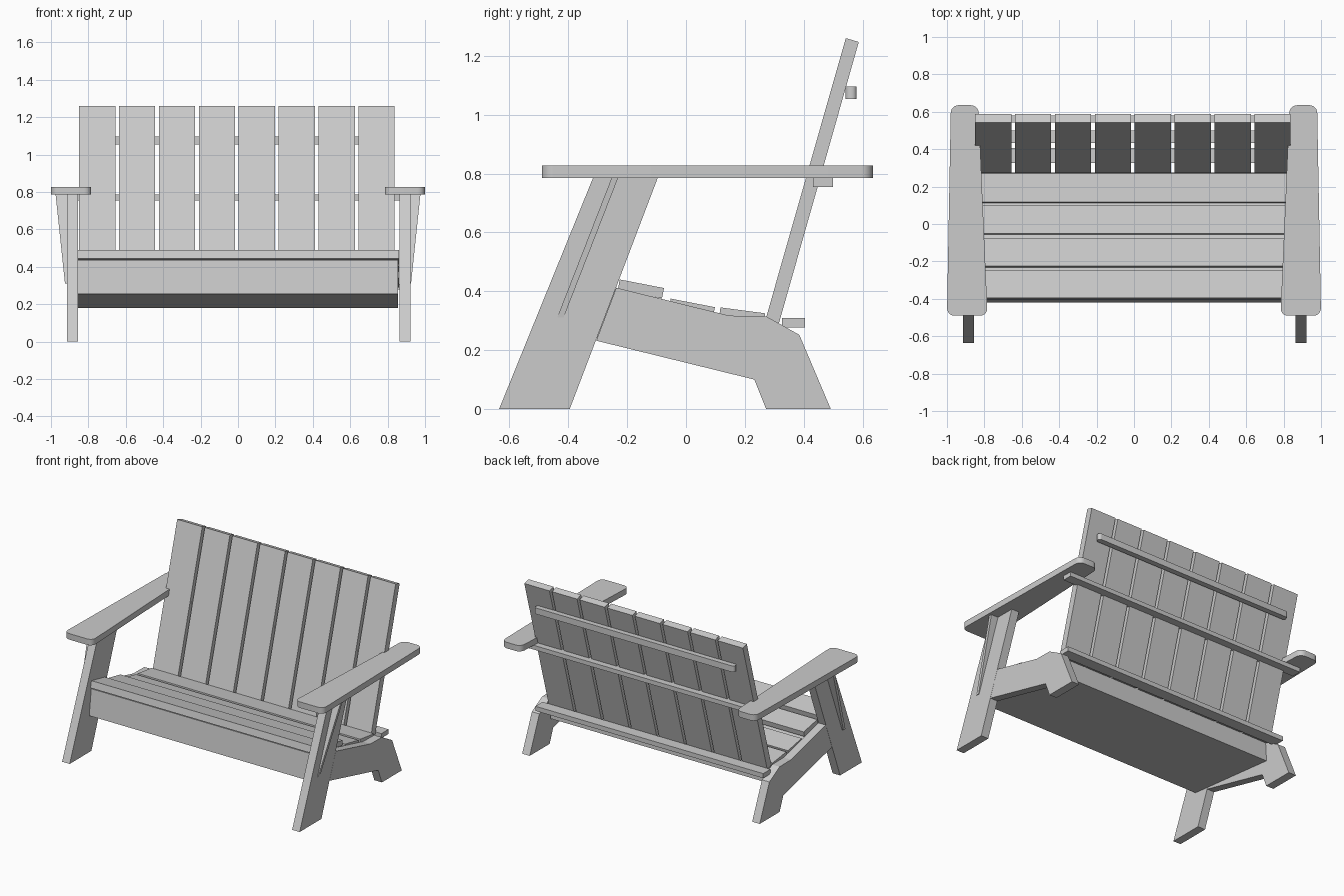
import bpy, bmesh, math

if "Cube" in bpy.data.objects:
    bpy.data.objects.remove(bpy.data.objects["Cube"])


def prism(name, pts, lo, hi, axis='x', radius=0.0):
    """Extrude a flat outline along an axis; radius rounds the outline's corners."""
    place = {'x': lambda p, t: (t, p[0], p[1]),   # outline in y, z
             'y': lambda p, t: (p[0], t, p[1]),   # outline in x, z
             'z': lambda p, t: (p[0], p[1], t)}[axis]
    bm = bmesh.new()
    a = [bm.verts.new(place(p, lo)) for p in pts]
    b = [bm.verts.new(place(p, hi)) for p in pts]
    n = len(pts)
    bm.faces.new(a)
    bm.faces.new(b)
    for i in range(n):
        bm.faces.new((a[i], a[(i + 1) % n], b[(i + 1) % n], b[i]))
    if radius:
        sides = [bm.edges.get((a[i], b[i])) for i in range(n)]
        bmesh.ops.bevel(bm, geom=sides, offset=radius, segments=6,
                        profile=0.5, affect='EDGES')
    bmesh.ops.recalc_face_normals(bm, faces=bm.faces)
    me = bpy.data.meshes.new(name)
    bm.to_mesh(me)
    bm.free()
    ob = bpy.data.objects.new(name, me)
    bpy.context.collection.objects.link(ob)
    if radius:
        bpy.ops.object.select_all(action='DESELECT')
        bpy.context.view_layer.objects.active = ob
        ob.select_set(True)
        bpy.ops.object.shade_smooth_by_angle(angle=math.radians(30))
    return ob


def plank(y, z, length, thick, slope):
    """Side outline of a board whose top front corner is at y, z."""
    c, s = math.cos(slope), math.sin(slope)
    return [(y, z), (y + length * c, z - length * s),
            (y + length * c - thick * s, z - length * s - thick * c),
            (y - thick * s, z - thick * c)]


def rect(u0, v0, u1, v1):
    return [(u0, v0), (u1, v0), (u1, v1), (u0, v1)]


# Legs and side supports
front_leg = [(-.635, 0), (-.395, 0), (-.096, .785), (-.316, .785)]
support = [(-.237, .412), (.147, .317), (.272, .315), (.385, .252),
           (.492, 0), (.272, 0), (.232, .10), (-.305, .232)]
for side, lo, hi in (('left', -.914, -.856), ('right', .863, .921)):
    prism('front_leg_' + side, front_leg, lo, hi)
    prism('side_support_' + side, support, lo, hi)

# Armrests and the tapering brackets below them
for side, s in (('left', -1), ('right', 1)):
    prism('armrest_' + side,
          [(s * 1.0, -.49), (s * .783, -.49), (s * .832, .635), (s * .979, .635)],
          .785, .827, 'z', .04)
    bracket = prism('arm_bracket_' + side,
                    [(s * .915, .31), (s * .925, .31), (s * .975, .785), (s * .915, .785)],
                    -.011, .011, 'y')
    for v in bracket.data.vertices:          # lean the bracket with the leg
        v.co.y += -.427 + (v.co.z - .31) * .39

# Closed seat box under the slats
prism('seat_box', [(-.42, .255), (-.398, .435), (-.235, .405), (.147, .31),
                   (.27, .295), (.275, .18)], -.855, .855)

# Seat slats
for i, (y, z, deg) in enumerate([(-.395, .49, 12), (-.225, .44, 11),
                                 (-.052, .375, 11), (.117, .345, 7.5)]):
    prism(f'seat_slat_{i + 1}',
          plank(y, z, .153, .048 if i == 0 else .036, math.radians(deg)),
          -.857, .862)

# Back slats
back = [(.272, .31), (.316, .292), (.587, 1.247), (.543, 1.26)]
for i in range(8):
    x = -.753 + .2134 * i
    prism(f'back_slat_{i + 1}', back, x - .097, x + .097)

# Rails behind the back
prism('top_rail', rect(-.775, .542, .768, .58), 1.053, 1.096, 'z', .017)
prism('middle_rail', rect(.432, .755, .50, .785), -.94, .94)
prism('lower_rail', rect(.326, .277, .405, .309), -.88, .88)
